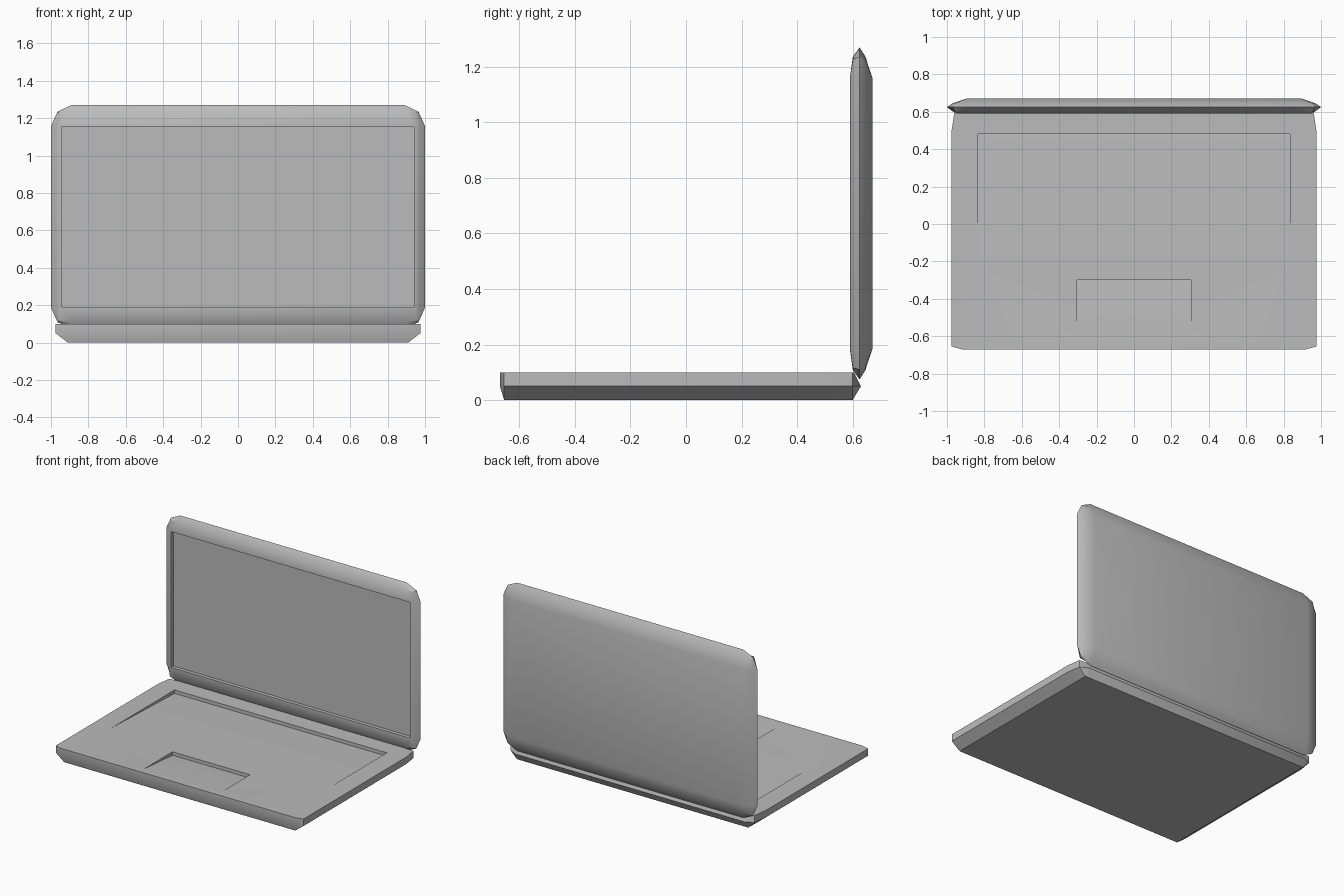
import bpy, bmesh, math
from mathutils import Vector

cube = bpy.data.objects.get("Cube")
if cube:
    bpy.data.objects.remove(cube, do_unlink=True)

grey = bpy.data.materials.new("mid grey")
grey.use_nodes = True
COLOUR = (0.5, 0.5, 0.5, 1)
grey.diffuse_color = COLOUR
grey.node_tree.nodes["Principled BSDF"].inputs["Base Color"].default_value = COLOUR


def shell(name, loops):
    """Closed solid skinned through loops of equal length."""
    bm = bmesh.new()
    rings = [[bm.verts.new(p) for p in loop] for loop in loops]
    n = len(rings[0])
    for a, b in zip(rings, rings[1:]):
        for i in range(n):
            j = (i + 1) % n
            bm.faces.new((a[i], a[j], b[j], b[i]))
    bm.faces.new(rings[0])
    bm.faces.new(rings[-1])
    bmesh.ops.remove_doubles(bm, verts=bm.verts, dist=0.0005)
    bmesh.ops.recalc_face_normals(bm, faces=bm.faces)
    mesh = bpy.data.meshes.new(name)
    bm.to_mesh(mesh)
    bm.free()
    mesh.materials.append(grey)
    ob = bpy.data.objects.new(name, mesh)
    bpy.context.collection.objects.link(ob)
    return ob


def activate(ob):
    bpy.ops.object.select_all(action='DESELECT')
    ob.select_set(True)
    bpy.context.view_layer.objects.active = ob


def cut(ob, half_width, profile):
    """Cut a prism with a (y, z) profile out of an object."""
    cutter = shell("cutter", [[(x, y, z) for y, z in profile]
                              for x in (-half_width, half_width)])
    cutter.hide_render = True
    mod = ob.modifiers.new("recess", 'BOOLEAN')
    mod.operation = 'DIFFERENCE'
    mod.solver = 'EXACT'
    mod.object = cutter
    activate(ob)
    bpy.ops.object.modifier_apply(modifier=mod.name)
    bpy.data.objects.remove(cutter, do_unlink=True)


def mirrored(half, z):
    """Complete a +x outline with its mirror image."""
    return [(x, y, z) for x, y in half] + [(-x, y, z) for x, y in reversed(half)]


# Base: narrow underside, vertical rim, chamfered corners
TOP = 0.1
bottom = [(0.91, -0.655), (0.91, -0.655), (0.91, 0.5), (0.91, 0.6), (0.9, 0.6)]
rim = [(0.92, -0.67), (0.975, -0.655), (0.975, 0.5), (0.96, 0.6), (0.9, 0.63)]
deck = rim[:4] + [(0.9, 0.605)]
base = shell("base", [mirrored(bottom, 0), mirrored(rim, 0.05), mirrored(deck, TOP)])

# Keyboard and touchpad recesses, sloping down towards the back
for half_width, front, back in ((0.835, -0.22, 0.48), (0.305, -0.62, -0.3)):
    depth = 0.025
    rise = 0.1 * depth / (back - front)
    cut(base, half_width, [(front - 0.1, TOP + rise), (back, TOP - depth),
                           (back, TOP + rise)])

# Lid: rounded panel with a ridge around its edge
MID = 0.672


def panel_loop(y, side, height, corner_x, corner_z, flat_x=0.89, flat_z=0.485):
    half = [(flat_x, -height), (corner_x, -corner_z), (side, -flat_z),
            (side, flat_z), (corner_x, corner_z), (flat_x, height)]
    outline = half + [(-x, z) for x, z in reversed(half)]
    return [(x, y, MID + z) for x, z in outline]


lid = shell("lid", [
    panel_loop(0.59, 0.945, 0.488, 0.945, 0.488, 0.945, 0.488),
    panel_loop(0.601, 0.968, 0.565, 0.957, 0.555),
    panel_loop(0.625, 1.0, 0.598, 0.965, 0.563),
    panel_loop(0.646, 0.97, 0.565, 0.953, 0.548),
    panel_loop(0.672, 0.89, 0.485, 0.89, 0.485),
])

# Screen recess
cut(lid, 0.94, [(0.5, 0.19), (0.615, 0.19), (0.615, 1.155), (0.5, 1.155)])

for ob in (base, lid):
    activate(ob)
    bpy.ops.object.shade_smooth_by_angle(angle=math.radians(30))
